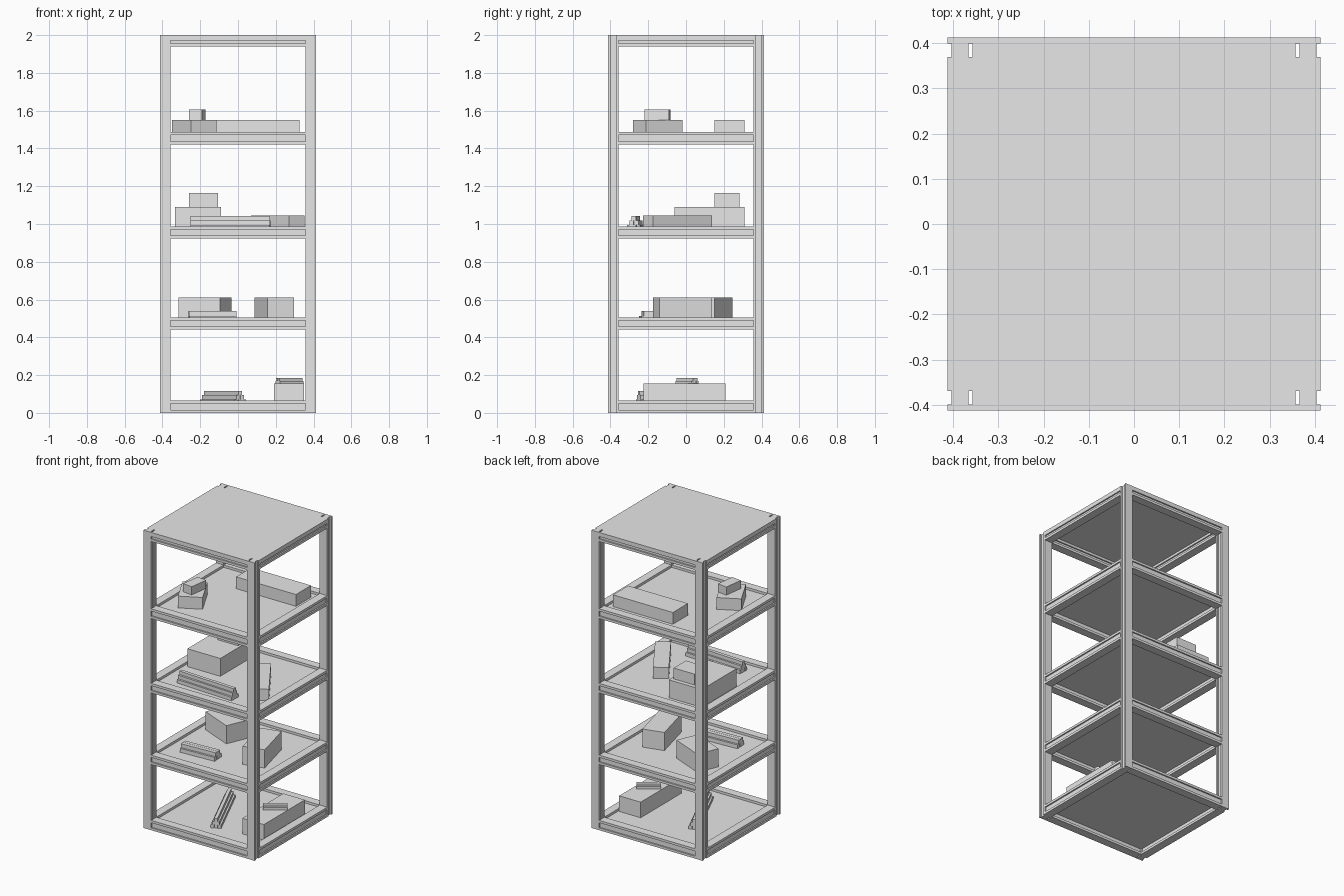
import bpy, bmesh
from math import radians
from mathutils import Matrix, Vector

cube = bpy.data.objects.get("Cube")
if cube:
    bpy.data.objects.remove(cube, do_unlink=True)

grey = bpy.data.materials.new("plain_grey")
grey.use_nodes = True
grey.diffuse_color = (0.8, 0.8, 0.8, 1)
grey.node_tree.nodes["Principled BSDF"].inputs["Base Color"].default_value = (0.8, 0.8, 0.8, 1)


def finish(name, bm):
    bmesh.ops.recalc_face_normals(bm, faces=bm.faces)
    mesh = bpy.data.meshes.new(name)
    bm.to_mesh(mesh)
    bm.free()
    mesh.materials.append(grey)
    obj = bpy.data.objects.new(name, mesh)
    bpy.context.collection.objects.link(obj)
    return obj


def prism(bm, outline, length, matrix):
    """Extrude a 2D outline along local z, then place it."""
    face = bm.faces.new([bm.verts.new((u, v, 0)) for u, v in outline])
    new = bmesh.ops.extrude_face_region(bm, geom=[face])["geom"]
    top = [g for g in new if isinstance(g, bmesh.types.BMVert)]
    bmesh.ops.translate(bm, vec=(0, 0, length), verts=top)
    bmesh.ops.transform(bm, matrix=matrix, verts=list(face.verts) + top)


def add_box(bm, size, matrix):
    bmesh.ops.create_cube(bm, size=1, matrix=matrix @ Matrix.Diagonal((*size, 1)))


def placed(x, y, z, angle=0):
    return Matrix.Translation((x, y, z)) @ Matrix.Rotation(radians(angle), 4, "Z")


def grooved(w, h, depth=0.009, lip=0.013):
    """Beam section with a groove along both u sides."""
    a, b, c = w / 2, h / 2, h / 2 - lip
    d = a - depth
    half = [(a, -b), (a, -c), (d, -c), (d, c), (a, c), (a, b)]
    return half + [(-u, -v) for u, v in half]


OUT, INN = 0.413, 0.357
MID, WIDE = (OUT + INN) / 2, OUT - INN

# Corner posts, grooved on their x sides
for sx, side in ((1, "left"), (-1, "right")):
    for sy, end in ((1, "back"), (-1, "front")):
        bm = bmesh.new()
        prism(bm, grooved(WIDE, WIDE), 2, placed(sx * MID, sy * MID, 0))
        finish(f"{end}_{side}_post", bm)

# Shelf frames: four grooved rails each, with a panel let into them
shelves = {"bottom": (0, 0.066), "lower": (0.441, 0.504), "middle": (0.922, 0.986),
           "upper": (1.421, 1.487), "top": (1.939, 1.988)}
floor = {}
for label, (low, high) in shelves.items():
    bm = bmesh.new()
    for quarter in range(4):
        axes = Matrix(((0, 0, 1, -INN), (1, 0, 0, -MID), (0, 1, 0, (low + high) / 2), (0, 0, 0, 1)))
        prism(bm, grooved(WIDE, high - low, lip=0.016), 2 * INN,
              Matrix.Rotation(radians(90 * quarter), 4, "Z") @ axes)
    finish(label + "_shelf_rails", bm)
    floor[label] = high - 0.016
    if label != "top":
        bm = bmesh.new()
        add_box(bm, (0.73, 0.73, 0.008), placed(0, 0, floor[label] - 0.004))
        finish(label + "_shelf_panel", bm)

# Top cover with its corners cut out around the posts
corner = [(INN, OUT), (INN, INN), (OUT, INN)]
outline = corner + [(x, -y) for x, y in reversed(corner)]
outline += [(-x, -y) for x, y in outline]
bm = bmesh.new()
prism(bm, outline, 0.012, placed(0, 0, 1.988))
finish("top_cover", bm)


def carton(name, x, y, width, depth, bottom, top, angle=0):
    bm = bmesh.new()
    add_box(bm, (width, depth, top - bottom), placed(x, y, (top + bottom) / 2, angle))
    finish(name, bm)


def bundle(name, x, y, bottom, length, angle, rows, bar):
    """Square bars stacked in a stepped pile, three wide at the base."""
    bm = bmesh.new()
    base = placed(x, y, bottom, angle)
    for row in range(rows):
        count = 3 - row
        for i in range(count):
            spot = Vector((0, (i - (count - 1) / 2) * bar, (row + 0.5) * bar))
            add_box(bm, (length, bar * 0.94, bar), base @ Matrix.Translation(spot))
    finish(name, bm)


# Goods on the upper shelf
carton("upper_turned_carton", -0.232, -0.15, 0.152, 0.215, floor["upper"], 1.55, 27.4)
carton("upper_small_carton", -0.217, -0.15, 0.07, 0.13, 1.55, 1.605, -8)
carton("upper_long_carton", 0.103, 0.23, 0.445, 0.16, floor["upper"], 1.55)

# Goods on the middle shelf
carton("middle_large_carton", -0.212, 0.125, 0.245, 0.37, floor["middle"], 1.09)
carton("middle_small_carton", -0.183, 0.217, 0.155, 0.13, 1.09, 1.163)
carton("middle_flat_carton", 0.21, -0.045, 0.097, 0.373, floor["middle"], 1.045, 33)
bundle("middle_bar_bundle", -0.04, -0.265, floor["middle"], 0.42, -3, 3, 0.024)

# Goods on the lower shelf
carton("lower_turned_carton", -0.175, 0.128, 0.152, 0.24, floor["lower"], 0.61, 66.8)
carton("lower_right_carton", 0.192, -0.018, 0.144, 0.287, floor["lower"], 0.61, 14)
bundle("lower_bar_bundle", -0.135, -0.205, floor["lower"], 0.25, 3, 2, 0.026)

# Goods on the bottom shelf
carton("bottom_long_carton", 0.27, -0.008, 0.16, 0.435, floor["bottom"], 0.155)
bundle("bottom_bar_bundle", -0.08, -0.045, floor["bottom"], 0.45, 114, 3, 0.022)
bundle("bottom_small_bundle", 0.272, 0.005, 0.155, 0.15, 35, 2, 0.015)
